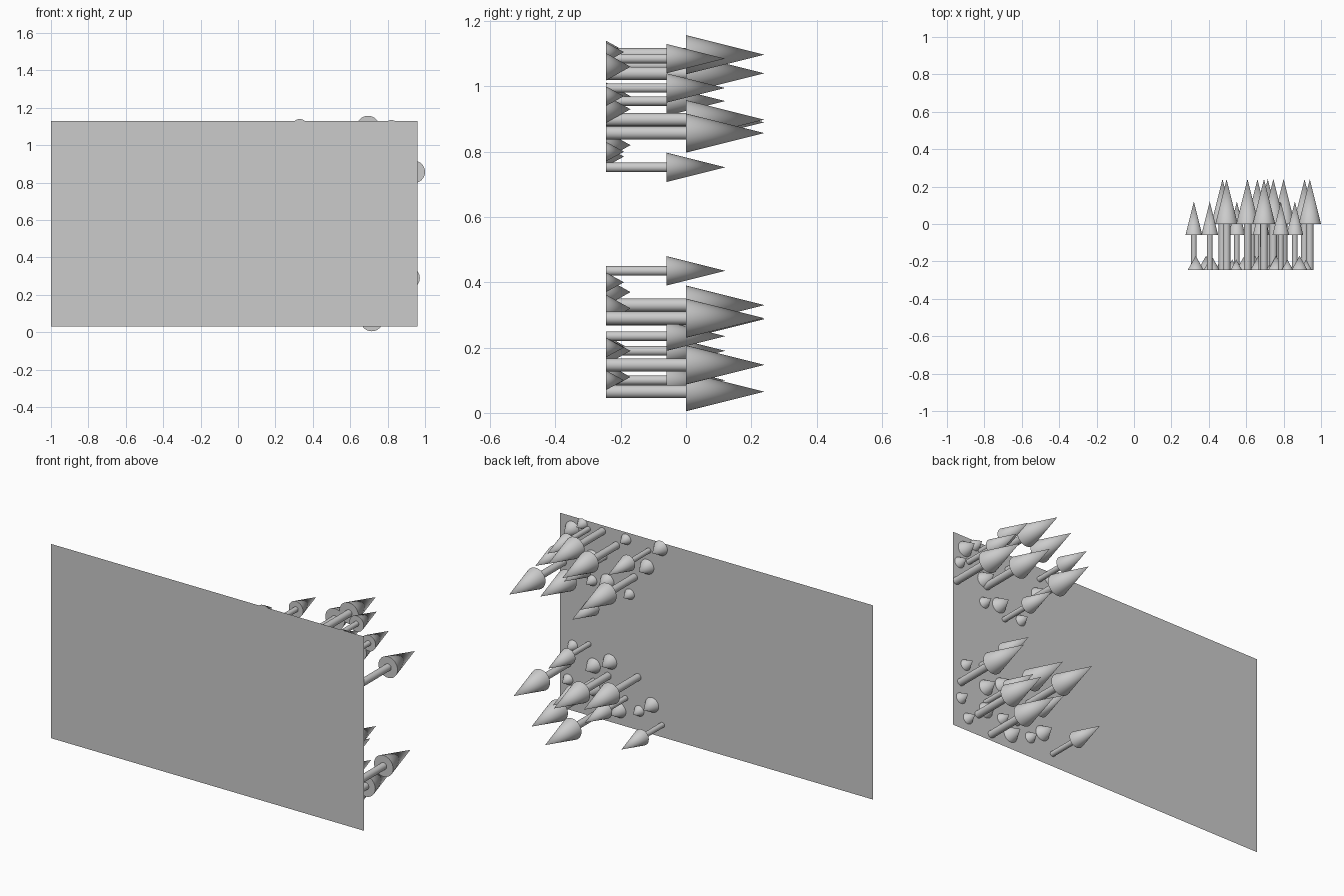
import bpy, bmesh, math
from mathutils import Matrix

if "Cube" in bpy.data.objects:
    bpy.data.objects.remove(bpy.data.objects["Cube"])

GROUND_Y = -0.245
SIDES = 32


def cone_part(bm, r1, r2, y0, y1):
    # cone or cylinder along +y, from y0 to y1
    mat = Matrix.Translation((0, (y0 + y1) / 2, 0)) @ Matrix.Rotation(-math.pi / 2, 4, 'X')
    bmesh.ops.create_cone(bm, cap_ends=True, segments=SIDES, radius1=r1,
                          radius2=r2, depth=y1 - y0, matrix=mat)


def tree_mesh(name, crown_r, crown_y, tip_y, trunk_r=0):
    bm = bmesh.new()
    if trunk_r:
        cone_part(bm, trunk_r, trunk_r, GROUND_Y, crown_y)
    cone_part(bm, crown_r, 0, crown_y, tip_y)
    for e in bm.edges:
        e.smooth = not (len(e.link_faces) == 2 and e.calc_face_angle() > 0.8)
    for f in bm.faces:
        f.smooth = len(f.verts) < 5
    me = bpy.data.meshes.new(name)
    bm.to_mesh(me)
    bm.free()
    return me


def scatter(mesh, spots):
    for x, z in spots:
        ob = bpy.data.objects.new(mesh.name, mesh)
        ob.location = (x, 0, z)
        bpy.context.collection.objects.link(ob)


# flat ground sheet, standing upright
sheet = bpy.data.meshes.new("ground_sheet")
sheet.from_pydata([(x, GROUND_Y, z) for x, z in
                   ((-1, 0.03), (0.96, 0.03), (0.96, 1.13), (-1, 1.13))],
                  [], [(3, 2, 1, 0)])
bpy.context.collection.objects.link(bpy.data.objects.new("ground_sheet", sheet))

# tall trees
scatter(tree_mesh("tall_tree", 0.06, 0.0, 0.24, 0.02), [
    (0.695, 1.097), (0.607, 1.04), (0.745, 0.898), (0.495, 0.89), (0.94, 0.857),
    (0.473, 0.33), (0.912, 0.29), (0.66, 0.287), (0.80, 0.147), (0.715, 0.065)])

# medium trees
scatter(tree_mesh("medium_tree", 0.045, -0.06, 0.12, 0.0145), [
    (0.86, 0.995), (0.785, 1.085), (0.405, 1.065), (0.68, 0.955), (0.63, 0.752),
    (0.78, 0.435), (0.32, 0.10), (0.75, 0.235), (0.55, 0.19)])

# large bushes
scatter(tree_mesh("large_bush", 0.042, GROUND_Y, -0.17), [
    (0.885, 1.06), (0.33, 1.098), (0.415, 0.97), (0.665, 0.82), (0.76, 0.93),
    (0.647, 0.37), (0.75, 0.32), (0.75, 0.19), (0.385, 0.195), (0.59, 0.11)])

# small bushes
scatter(tree_mesh("small_bush", 0.03, GROUND_Y, -0.19), [
    (0.82, 1.105), (0.92, 0.97), (0.547, 1.09), (0.525, 0.785), (0.76, 0.80),
    (0.88, 0.40), (0.91, 0.20), (0.865, 0.10), (0.465, 0.14), (0.645, 0.18)])
